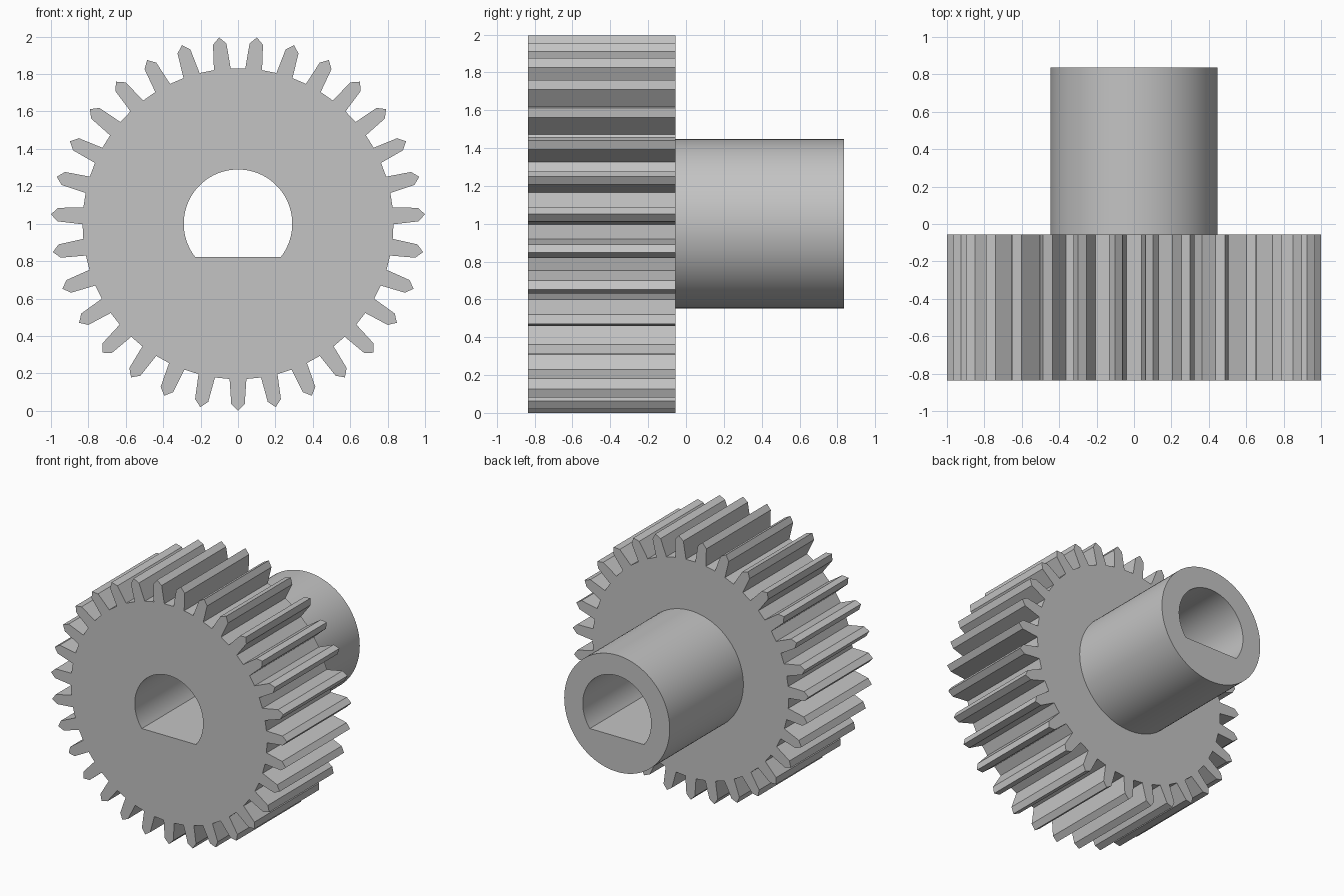
import bpy
from math import sin, cos, pi, asin, sqrt

cube = bpy.data.objects.get("Cube")
if cube:
    bpy.data.objects.remove(cube, do_unlink=True)

TEETH = 31
AXIS_Z = 1.0
FRONT, SHOULDER, BACK = -0.836, -0.056, 0.836
BORE_R, FLAT_DROP, HUB_R = 0.29, 0.177, 0.447

grey = bpy.data.materials.new("grey metal")
grey.use_nodes = True
colour = (0.55, 0.55, 0.55, 1)
grey.diffuse_color = colour
grey.node_tree.nodes["Principled BSDF"].inputs["Base Color"].default_value = colour


def arc(radius, start, end, count):
    """Points along an arc, both ends included."""
    return [(radius * cos(start + (end - start) * i / count),
             radius * sin(start + (end - start) * i / count)) for i in range(count + 1)]


def gear_outline():
    """Tapered teeth with pointed tips, first one straight down."""
    # (radius along the tooth, half width across it)
    tooth = [(0.83, -0.045), (0.965, -0.036), (1.001, 0), (0.965, 0.036), (0.83, 0.045)]
    points = []
    for i in range(TEETH):
        a = -pi / 2 + 2 * pi * i / TEETH
        points += [(r * cos(a) - w * sin(a), r * sin(a) + w * cos(a)) for r, w in tooth]
    return points


def extruded(name, loops, y0, y1):
    """Solid with holes, extruded along y from flat closed loops."""
    curve = bpy.data.curves.new(name, "CURVE")
    curve.dimensions = "2D"
    curve.fill_mode = "BOTH"
    curve.extrude = (y1 - y0) / 2
    for loop in loops:
        spline = curve.splines.new("POLY")
        spline.points.add(len(loop) - 1)
        for point, (x, z) in zip(spline.points, loop):
            point.co = (x, z, 0, 1)
        spline.use_cyclic_u = True
    curve.materials.append(grey)
    obj = bpy.data.objects.new(name, curve)
    bpy.context.collection.objects.link(obj)
    obj.location = (0, (y0 + y1) / 2, AXIS_Z)
    obj.rotation_euler.x = pi / 2
    bpy.ops.object.select_all(action="DESELECT")
    obj.select_set(True)
    bpy.context.view_layer.objects.active = obj
    bpy.ops.object.convert(target="MESH")
    bpy.ops.object.mode_set(mode="EDIT")
    bpy.ops.mesh.select_all(action="SELECT")
    bpy.ops.mesh.remove_doubles(threshold=0.0001)
    bpy.ops.mesh.normals_make_consistent(inside=False)
    bpy.ops.object.mode_set(mode="OBJECT")
    bpy.ops.object.shade_smooth_by_angle(angle=pi / 6)


# D-shaped shaft bore, flat side at the bottom
flat_angle = asin(FLAT_DROP / BORE_R)
bore = arc(BORE_R, -flat_angle, pi + flat_angle, 64)
hub_circle = arc(HUB_R, 0, 2 * pi, 96)[:-1]

# Toothed wheel at the front, plain hub behind it
extruded("gear_wheel", [gear_outline(), bore], FRONT, SHOULDER)
extruded("hub", [hub_circle, bore], SHOULDER, BACK)
